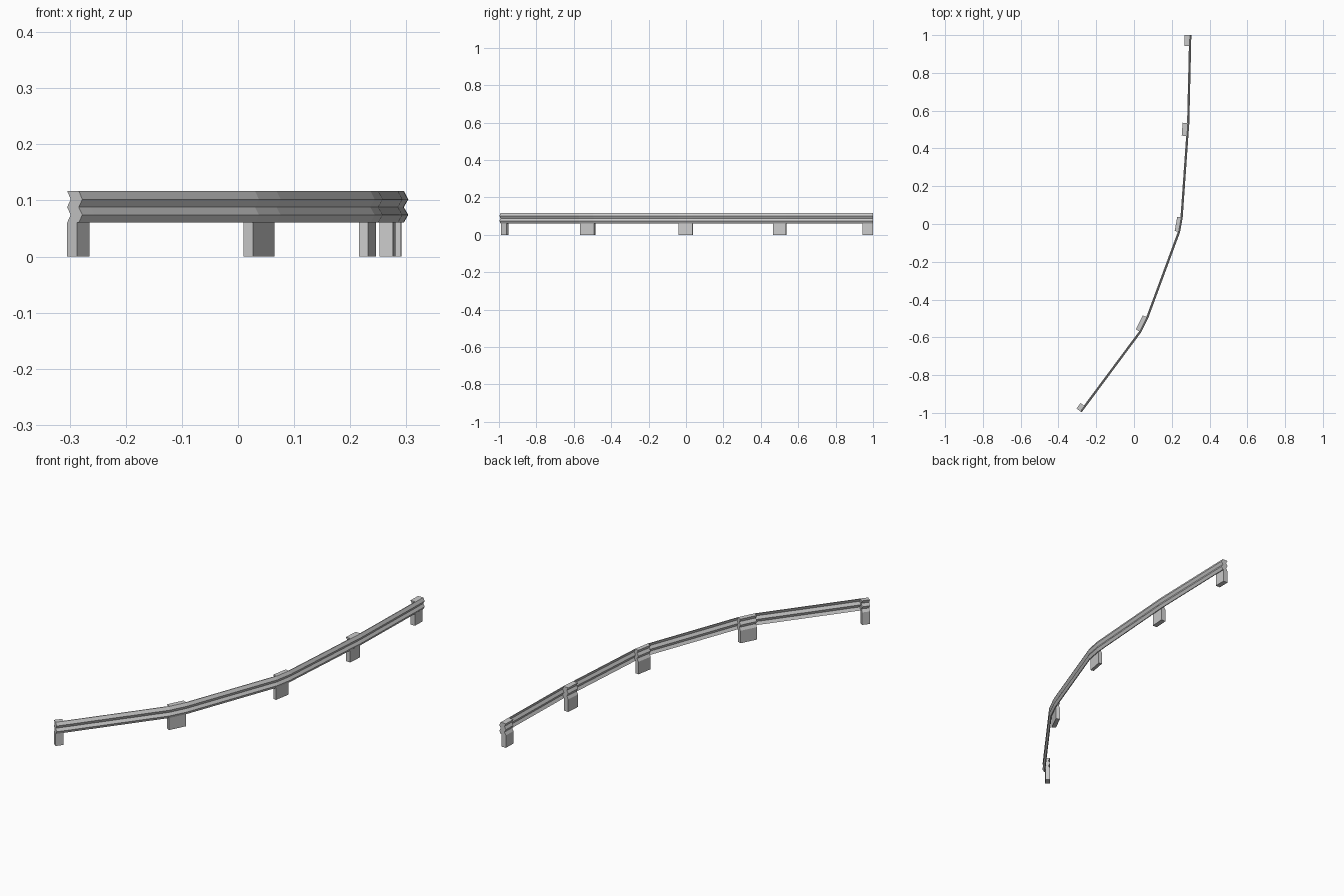
import bpy, bmesh
from mathutils import Vector

if "Cube" in bpy.data.objects:
    bpy.data.objects.remove(bpy.data.objects["Cube"])

# Plan path along the back of the rail: a pair of points at each post
PATH = [Vector(p) for p in (
    (-0.287, -0.990), (-0.265, -0.961),
    (0.027, -0.568), (0.065, -0.492),
    (0.232, -0.041), (0.246, 0.036),
    (0.276, 0.466), (0.281, 0.535),
    (0.2905, 0.943), (0.2915, 1.0))]
POST_DEPTH = (0.022, 0.020, 0.017, 0.0235, 0.024)

# Corrugation: (outward offset, height)
WAVE = [(0, 0.0605), (0.008, 0.0742), (0, 0.088), (0.008, 0.102), (0, 0.117)]
SHEET = 0.004


def side(i):
    """Mitred outward direction at path point i."""
    dirs = []
    if i > 0:
        dirs.append((PATH[i] - PATH[i - 1]).normalized())
    if i < len(PATH) - 1:
        dirs.append((PATH[i + 1] - PATH[i]).normalized())
    d = sum(dirs, Vector((0, 0))).normalized()
    return Vector((d.y, -d.x)) / d.dot(dirs[0])


def sweep(name, indices, profile):
    """Closed profile swept along chosen path points, with capped ends."""
    bm = bmesh.new()
    rings = []
    for i in indices:
        n = side(i)
        rings.append([bm.verts.new((*(PATH[i] + n * o), z)) for o, z in profile])
    k = len(profile)
    for a, b in zip(rings, rings[1:]):
        for j in range(k):
            bm.faces.new((a[j], a[(j + 1) % k], b[(j + 1) % k], b[j]))
    bm.faces.new(rings[0])
    bm.faces.new(rings[-1][::-1])
    bmesh.ops.recalc_face_normals(bm, faces=bm.faces)
    mesh = bpy.data.meshes.new(name)
    bm.to_mesh(mesh)
    bm.free()
    ob = bpy.data.objects.new(name, mesh)
    bpy.context.collection.objects.link(ob)


# Corrugated rail
sweep("guard_rail", range(len(PATH)),
      WAVE + [(o + SHEET, z) for o, z in reversed(WAVE)])

# Posts: flat leg below, corrugated upper part fitted behind the rail
for p, depth in enumerate(POST_DEPTH):
    front = [(0, 0)] + WAVE
    back = [(o - depth, z) for o, z in reversed(front)]
    sweep(f"post_{p + 1}", (2 * p, 2 * p + 1), front + back)
